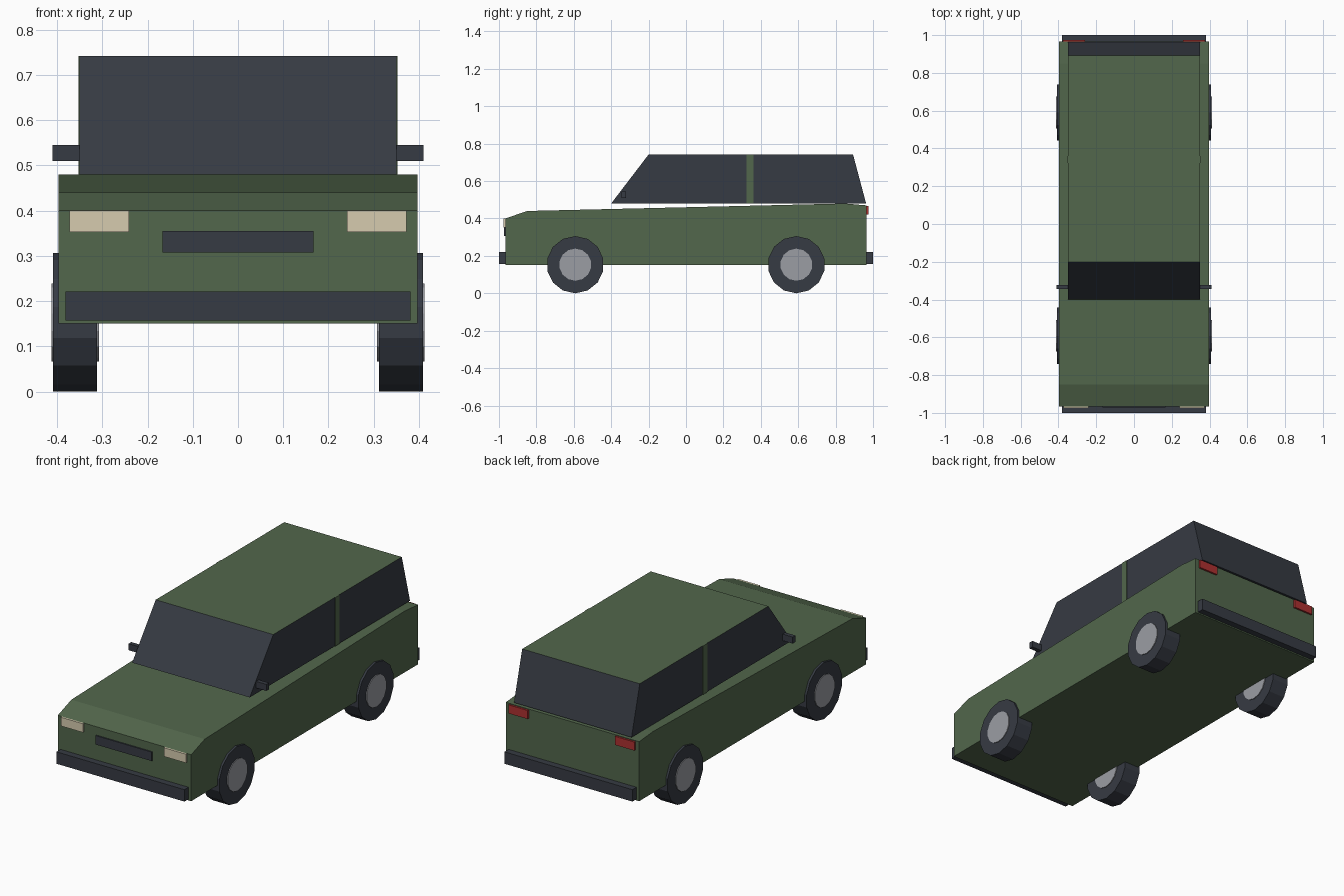
import bpy, bmesh, math
from mathutils import Matrix

if "Cube" in bpy.data.objects:
    bpy.data.objects.remove(bpy.data.objects["Cube"], do_unlink=True)


def material(name, colour):
    mat = bpy.data.materials.new(name)
    mat.use_nodes = True
    mat.diffuse_color = (*colour, 1)
    mat.node_tree.nodes["Principled BSDF"].inputs["Base Color"].default_value = (*colour, 1)
    return mat


green = material("green_paint", (0.085, 0.135, 0.072))
dark = material("dark_glass_and_rubber", (0.037, 0.043, 0.056))
silver = material("silver_hub", (0.33, 0.34, 0.37))
cream = material("cream_lamp", (0.67, 0.60, 0.43))
red = material("red_lamp", (0.42, 0.03, 0.03))


def finish(name, bm, *mats):
    bmesh.ops.recalc_face_normals(bm, faces=bm.faces)
    mesh = bpy.data.meshes.new(name)
    bm.to_mesh(mesh)
    bm.free()
    for mat in mats:
        mesh.materials.append(mat)
    obj = bpy.data.objects.new(name, mesh)
    bpy.context.collection.objects.link(obj)
    return obj


def box(name, x, y, z, mat):
    """Box between the given (low, high) limits."""
    bm = bmesh.new()
    bmesh.ops.create_cube(bm, size=1)
    for v in bm.verts:
        v.co = [lim[0] if c < 0 else lim[1] for c, lim in zip(v.co, (x, y, z))]
    return finish(name, bm, mat)


def pair(name, x, y, z, mat):
    """Matching boxes on both sides; x is given for the left."""
    box("left_" + name, x, y, z, mat)
    box("right_" + name, (-x[1], -x[0]), y, z, mat)


def side_profile(name, points, half_width, *mats):
    """Extrude a (y, z) outline across the car."""
    bm = bmesh.new()
    face = bm.faces.new([bm.verts.new((-half_width, y, z)) for y, z in points])
    new = bmesh.ops.extrude_face_region(bm, geom=[face])["geom"]
    bmesh.ops.translate(bm, vec=(2 * half_width, 0, 0),
                        verts=[g for g in new if isinstance(g, bmesh.types.BMVert)])
    return finish(name, bm, *mats)


def disc(name, radius, depth, sides, centre, mat):
    """Cylinder lying along x with a corner at the bottom."""
    bm = bmesh.new()
    bmesh.ops.create_cone(bm, cap_ends=True, segments=sides, radius1=radius,
                          radius2=radius, depth=depth)
    # stand the axis along x, keeping a corner on the vertical
    bmesh.ops.rotate(bm, verts=bm.verts, matrix=Matrix.Rotation(math.pi / 2, 3, "Z"))
    bmesh.ops.rotate(bm, verts=bm.verts, matrix=Matrix.Rotation(math.pi / 2, 3, "Y"))
    low = min(bm.verts, key=lambda v: v.co.z).co
    bmesh.ops.rotate(bm, verts=bm.verts,
                     matrix=Matrix.Rotation(math.atan2(low.y, -low.z), 3, "X").inverted())
    bmesh.ops.translate(bm, verts=bm.verts, vec=centre)
    return finish(name, bm, mat)


# Lower body with sloped bonnet edge
side_profile("body", [(-0.965, 0.15), (-0.965, 0.40), (-0.85, 0.44),
                      (0.85, 0.48), (0.965, 0.47), (0.965, 0.15)], 0.397, green)

# Glasshouse: dark all round, painted roof
cabin = side_profile("cabin", [(-0.40, 0.48), (-0.20, 0.742), (0.893, 0.742),
                               (0.963, 0.48)], 0.35, dark, green)
for poly in cabin.data.polygons:
    poly.material_index = int(poly.normal.z > 0.9)
pair("door_pillar", (0.345, 0.353), (0.323, 0.36), (0.48, 0.742), green)
pair("mirror", (0.35, 0.41), (-0.345, -0.322), (0.51, 0.545), dark)

# Bumpers, grille and lamps
box("front_bumper", (-0.381, 0.381), (-1, -0.96), (0.157, 0.221), dark)
box("rear_bumper", (-0.381, 0.381), (0.96, 1), (0.157, 0.221), dark)
box("grille", (-0.167, 0.167), (-0.972, -0.96), (0.307, 0.355), dark)
pair("headlight", (0.241, 0.372), (-0.975, -0.96), (0.353, 0.40), cream)
pair("tail_light", (0.26, 0.375), (0.96, 0.975), (0.42, 0.466), red)

# Wheels with hubs showing on both faces
for end, y in (("front", -0.592), ("rear", 0.59)):
    for side, x in (("left", 0.36), ("right", -0.36)):
        disc(f"{end}_{side}_tyre", 0.153, 0.097, 14, (x, y, 0.153), dark)
        disc(f"{end}_{side}_hub", 0.086, 0.105, 14, (x, y, 0.153), silver)
